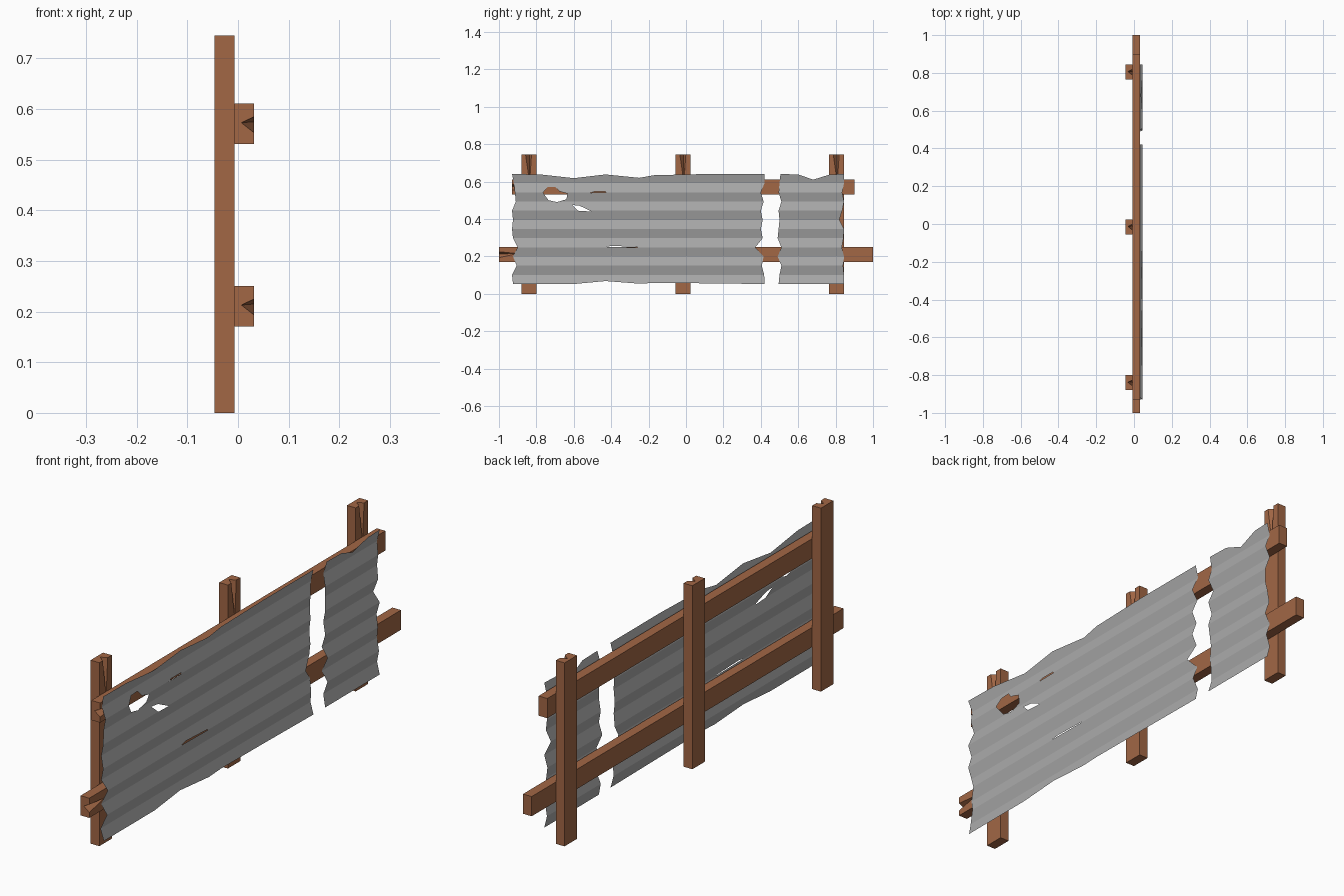
import bpy
import bmesh
from mathutils import Vector

cube = bpy.data.objects.get("Cube")
if cube:
    bpy.data.objects.remove(cube, do_unlink=True)


def material(name, rgb):
    mat = bpy.data.materials.new(name)
    mat.use_nodes = True
    mat.diffuse_color = (*rgb, 1)
    mat.node_tree.nodes["Principled BSDF"].inputs["Base Color"].default_value = (*rgb, 1)
    return mat


WOOD = material("brown wood", (0.36, 0.135, 0.06))
METAL = material("grey metal", (0.40, 0.40, 0.40))


def finish(bm, name, mat):
    mesh = bpy.data.meshes.new(name)
    bm.to_mesh(mesh)
    bm.free()
    mesh.materials.append(mat)
    obj = bpy.data.objects.new(name, mesh)
    bpy.context.scene.collection.objects.link(obj)


# Timber with a tapering split in one end; place(across, depth, along) -> position
def timber(name, length, place, width=0.08, depth=0.039, split=0.15):
    bm = bmesh.new()
    h = width / 2

    def v(a, d, l):
        return bm.verts.new(place(a, d, l))

    base = [v(-h, 0, 0), v(h, 0, 0), v(h, depth, 0), v(-h, depth, 0)]
    end = [v(-h, 0, length), v(h, 0, length), v(h, depth, length), v(-h, depth, length)]
    near, far = v(-0.018, depth, length), v(0.014, depth, length)
    inner = v(0.002, depth * 0.35, length)
    tip = v(0.004, depth, length - split)
    bm.faces.new(base)
    bm.faces.new([end[0], end[1], end[2], far, inner, near, end[3]])
    bm.faces.new([base[3], base[2], end[2], far, tip, near, end[3]])
    bm.faces.new([near, inner, tip])
    bm.faces.new([inner, far, tip])
    for i, j in ((0, 1), (1, 2), (3, 0)):
        bm.faces.new([base[i], base[j], end[j], end[i]])
    bmesh.ops.recalc_face_normals(bm, faces=bm.faces)
    finish(bm, name, WOOD)


# Three upright posts
for label, y in (("front", -0.84), ("middle", -0.015), ("rear", 0.805)):
    timber(label + "_post", 0.745,
           lambda a, d, l, y=y: (-0.046 + d, y + a, l))

# Two long rails, split at the front end
for label, z, start, stop in (("lower", 0.211, -1.0, 1.0), ("upper", 0.571, -0.93, 0.90)):
    timber(label + "_rail", stop - start,
           lambda a, d, l, z=z, stop=stop: (-0.007 + d, stop - l, z + a), split=0.1)

# Corrugated sheets
BOTTOM, RIB, ROWS = 0.052, 0.049, 13


def rib_x(z):
    t = abs((z - BOTTOM) / RIB) % 2
    return 0.045 - 0.012 * (1 - abs(1 - t))


def cut_hole(bm, outline):
    """Remove the area inside a convex (y, z) outline."""
    pts = [Vector((0, y, z)) for y, z in outline]
    mid = sum(pts, Vector()) / len(pts)
    inside = list(bm.faces)
    for p, q in zip(pts, pts[1:] + pts[:1]):
        normal = Vector((1, 0, 0)).cross(q - p).normalized()
        if normal.dot(mid - p) < 0:
            normal.negate()
        geom = set(inside)
        for f in inside:
            geom.update(f.edges)
            geom.update(f.verts)
        cut = bmesh.ops.bisect_plane(bm, geom=list(geom), dist=1e-6,
                                     plane_co=p, plane_no=normal)
        faces = {g for g in cut["geom"] if isinstance(g, bmesh.types.BMFace)}
        faces.update(f for f in inside if f.is_valid)
        inside = [f for f in faces if normal.dot(f.calc_center_median() - p) > 0]
    bmesh.ops.delete(bm, geom=inside, context="FACES")


def sheet(name, y0, y1, ragged0, ragged1, columns, holes=()):
    """columns: (y, top dip, bottom rise); ragged lists: edge offsets in hundredths."""
    bm = bmesh.new()
    grid = []
    for r in range(ROWS):
        row = []
        for c, (y, dip, rise) in enumerate(columns):
            z = BOTTOM + r * RIB
            if r == ROWS - 1:
                z -= dip
            if r == 0:
                z += rise
            if c == 0:
                y = y0 + ragged0[r] / 100
            if c == len(columns) - 1:
                y = y1 - ragged1[r] / 100
            row.append(bm.verts.new((rib_x(z), y, z)))
        grid.append(row)
    for low, high in zip(grid, grid[1:]):
        for c in range(len(columns) - 1):
            bm.faces.new([low[c], low[c + 1], high[c + 1], high[c]])
    for outline in holes:
        cut_hole(bm, outline)
    finish(bm, name, METAL)


HOLES = [
    # large rust hole, in two overlapping parts
    [(-.765, .54), (-.74, .57), (-.70, .572), (-.675, .545), (-.68, .52)],
    [(-.765, .541), (-.67, .546), (-.633, .535), (-.64, .505), (-.69, .49), (-.735, .50)],
    # small tear and narrow slits
    [(-.61, .475), (-.565, .47), (-.53, .452), (-.505, .44), (-.575, .443)],
    [(-.51, .54), (-.425, .541), (-.43, .546), (-.49, .546)],
    [(-.43, .25), (-.26, .248), (-.26, .251), (-.40, .256)],
]

sheet("large_sheet", -0.93, 0.42,
      [0.5, 0, 2.5, 0.5, 3, 0.5, 0, 0.5, 0, 2, 1.5, 1, 0],
      [0, 0.2, 1.5, 0.5, 5, 1, 2, 1, 2, 0.5, 2, 0, 0],
      [(-.93, 0, 0), (-.78, .002, 0), (-.60, .022, 0), (-.43, .002, .016),
       (-.25, .02, .002), (-.17, .006, .006), (.1, 0, .004), (.42, 0, 0)], HOLES)

sheet("small_sheet", 0.49, 0.845,
      [0.5, 1, 2, 0, 2, 0, 0.5, 1, 0.5, 2, 0.5, 1, 1.5],
      [0, 0, 0.5, 0, 1.2, 0.3, 0, 2.5, 1, 0, 1, 0, 0],
      [(.5, 0, 0), (.6, .002, 0), (.68, .03, 0), (.77, .002, 0), (.845, 0, 0)])
